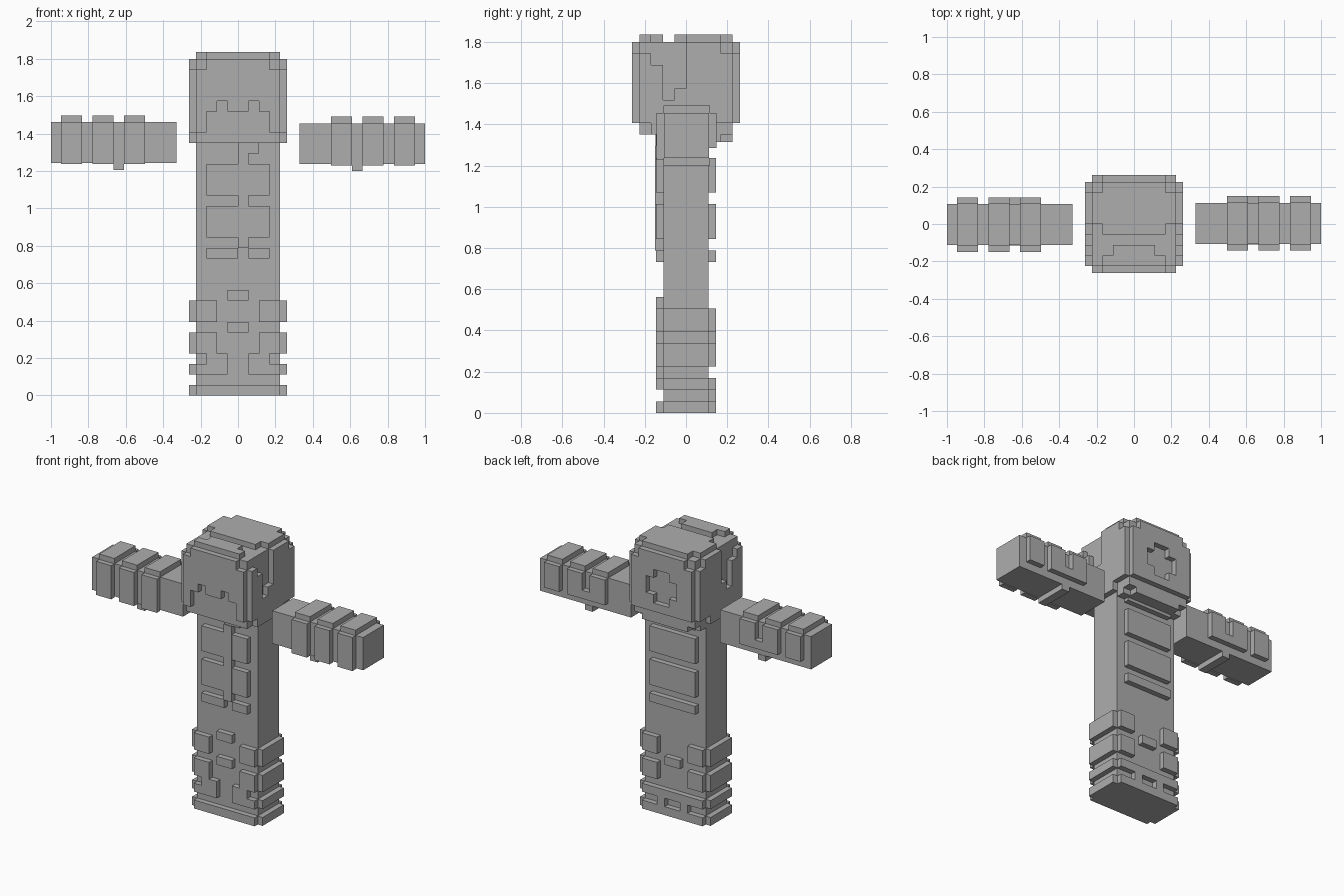
import bpy, bmesh
from mathutils import Vector

cube = bpy.data.objects.get("Cube")
if cube:
    bpy.data.objects.remove(cube, do_unlink=True)

grey = bpy.data.materials.new("plain_grey")
grey.use_nodes = True
colour = (0.42, 0.42, 0.42, 1)
grey.diffuse_color = colour
grey.node_tree.nodes["Principled BSDF"].inputs["Base Color"].default_value = colour

P = 0.05625      # size of one block cell
T = 0.036        # thickness of the raised layer
X, Y, Z = Vector((1, 0, 0)), Vector((0, 1, 0)), Vector((0, 0, 1))


def finish(name, bm):
    bmesh.ops.remove_doubles(bm, verts=bm.verts, dist=0.0005)
    bmesh.ops.recalc_face_normals(bm, faces=bm.faces)
    bmesh.ops.dissolve_limit(bm, angle_limit=0.02, verts=bm.verts, edges=bm.edges)
    mesh = bpy.data.meshes.new(name)
    bm.to_mesh(mesh)
    bm.free()
    mesh.materials.append(grey)
    obj = bpy.data.objects.new(name, mesh)
    bpy.context.collection.objects.link(obj)
    return obj


def box(name, low, high):
    bm = bmesh.new()
    low, high = Vector(low), Vector(high)
    bmesh.ops.create_cube(bm, size=1)
    for v in bm.verts:
        v.co = (low + high) / 2 + v.co * (high - low)
    return finish(name, bm)


def relief(name, rows, start, u, v, n):
    """Raised plate: each # in rows is a cell, from start along u and v, thick along n."""
    bm = bmesh.new()
    start = Vector(start)
    cells = {(c, r) for r, row in enumerate(rows) for c, ch in enumerate(row) if ch == "#"}

    def quad(points):
        bm.faces.new([bm.verts.new(start + u * (a * P) + v * (b * P) + n * (d * T))
                      for a, b, d in points])

    for c, r in cells:
        ring = [(c, r), (c + 1, r), (c + 1, r + 1), (c, r + 1)]
        for d in (0, 1):
            quad([(a, b, d) for a, b in ring])
        for i, step in enumerate([(0, -1), (1, 0), (0, 1), (-1, 0)]):
            if (c + step[0], r + step[1]) not in cells:
                a, b = ring[i], ring[(i + 1) % 4]
                quad([(*a, 0), (*b, 0), (*b, 1), (*a, 1)])
    return finish(name, bm)


H, D, NECK, TOP = 4 * P, 2 * P - 0.003, 24 * P, 32 * P

# Solid cores
box("body", (-H, -D, 0), (H, D, NECK))
box("head", (-H, -H, NECK), (H, H, TOP))

# Raised layer of the head
relief("head_front_layer", [
    ".######.",
    "########",
    "########",
    "########",
    "##.##.##",
    "#......#",
    "#......#"], (-H, -H, TOP), X, -Z, -Y)
relief("head_back_layer", [
    ".######.",
    "########",
    "###..###",
    "##....##",
    "##....##",
    "###..###",
    "########"], (-H, H, TOP), X, -Z, Y)
for side, s in (("left", 1), ("right", -1)):
    relief("head_" + side + "_layer", [
        "....###.",
        "#...####",
        "##..####",
        "##..####",
        "##.#####",
        "########",
        "########",
        ".#####.."], (s * H, -H, TOP), Y, -Z, X * s)
relief("head_top_layer", [
    ".######.",
    "..####..",
    "........",
    ".######.",
    "########",
    "########",
    "########",
    ".######."], (-H, -H, TOP), X, Y, Z)
relief("head_under_layer", [
    "########",
    ".######."], (-H, 2 * P, NECK), X, Y, -Z)

# Chest panels with an offset centre strip
relief("chest_panels", [
    "....##..",
    "....#...",
    ".######.",
    ".######.",
    ".######.",
    "....#...",
    ".######.",
    ".######.",
    ".######.",
    "....#...",
    ".###.##."], (-H, -D, NECK), X, -Z, -Y)
box("chest_strip", (0, -D - T - 0.006, 14 * P), (P, -D, 23 * P))
bar, gap = ".######.", "........"
relief("back_panels", [bar, gap, bar, bar, bar, gap, bar, bar, bar, gap, bar],
       (-H, D, NECK), X, -Z, Y)

# Raised layer of the legs
relief("leg_front_layer", [
    "...##...",
    "##....##",
    "##....##",
    "...##...",
    "##....##",
    "##....##",
    ".##..##.",
    "###..###",
    "........",
    "########"], (-H, -D, 10 * P), X, -Z, -Y)
relief("leg_back_layer", [
    "##....##",
    "##....##",
    "...##...",
    "##....##",
    "##....##",
    "........",
    "########",
    "..#..#..",
    "########"], (-H, D, 9 * P), X, -Z, Y)
full, none = "####", "...."
for side, s in (("left", 1), ("right", -1)):
    relief("leg_" + side + "_layer",
           [full, full, none, full, full, none, full, none, full],
           (s * H, -2 * P, 9 * P), Y, -Z, X * s)

# Arms with three raised bands, mirrored with a slight shift
for side, s in (("left", 1), ("right", -1)):
    y, z = 0.003 * s, 1.236 - 0.003 * (s - 1)
    inner, outer = s * 0.328, s * 1.0
    top = z + 4 * P - 0.006
    box(side + "_arm", (min(inner, outer), y - D, z), (max(inner, outer), y + D, top))
    bands = "...##.##.##."
    relief(side + "_arm_top_bands", [bands] * 4, (inner, y - 2 * P, top), X * s, Y, Z)
    relief(side + "_arm_front_bands", [bands] * 4, (inner, y - D, top), X * s, -Z, -Y)
    relief(side + "_arm_back_bands", [bands, bands, "...#####.##."],
           (inner, y + D, top), X * s, -Z, Y)
    relief(side + "_arm_under_band", [".....#"] * 4,
           (inner, y - 2 * P, z), X * s, Y, -Z)
